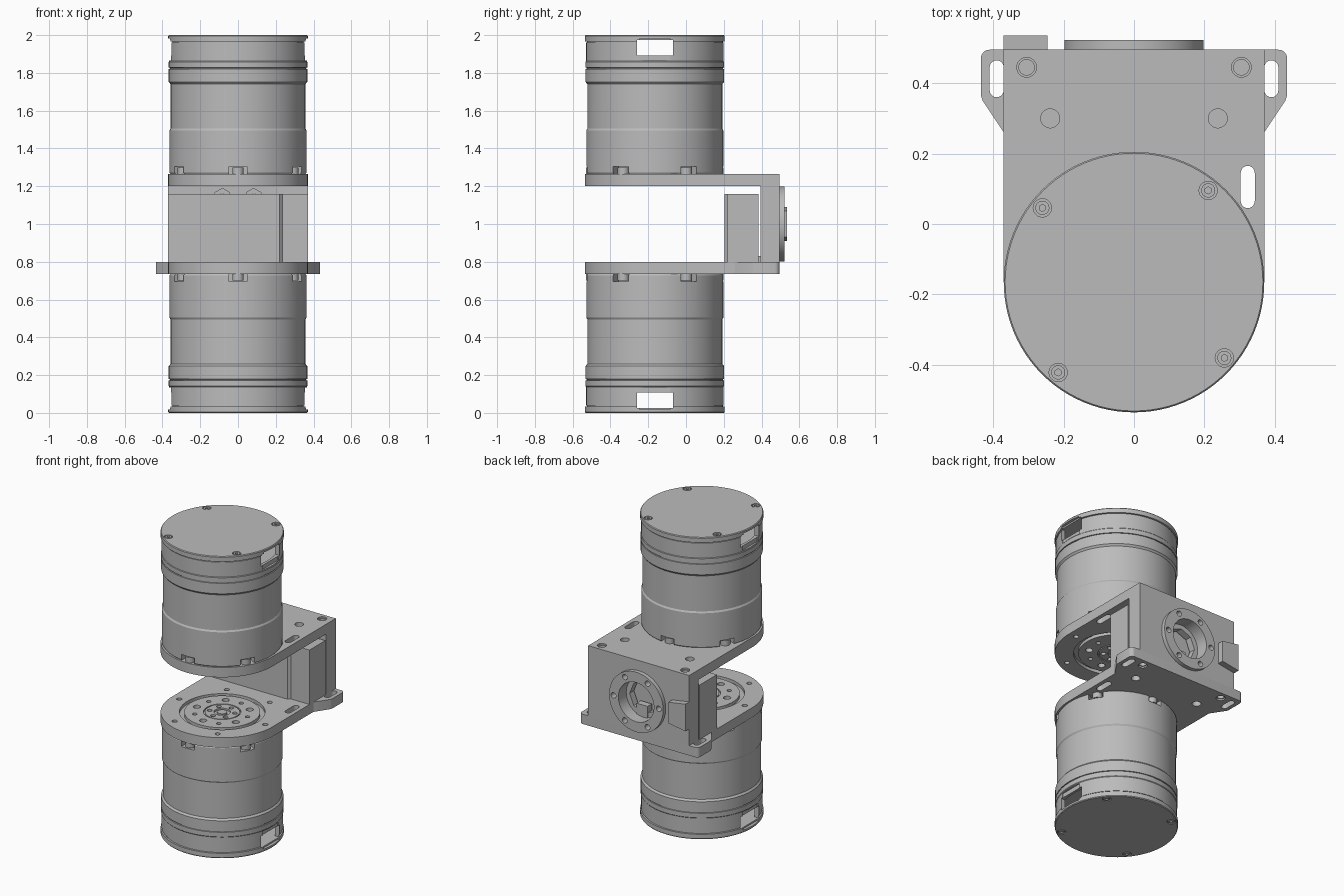
import bpy, bmesh
from math import pi, sin, cos, radians
from mathutils import Matrix, Vector

cube = bpy.data.objects.get("Cube")
if cube:
    bpy.data.objects.remove(cube)

grey = bpy.data.materials.new("machined_grey")
grey.use_nodes = True
colour = (0.5, 0.5, 0.5, 1)
grey.diffuse_color = colour
grey.node_tree.nodes["Principled BSDF"].inputs["Base Color"].default_value = colour

R = 0.37          # motor radius
CY = -0.165       # motor axis position in y
SEG = 96


def finish(bm, name):
    bmesh.ops.recalc_face_normals(bm, faces=bm.faces)
    mesh = bpy.data.meshes.new(name)
    bm.to_mesh(mesh)
    bm.free()
    mesh.materials.append(grey)
    obj = bpy.data.objects.new(name, mesh)
    bpy.context.collection.objects.link(obj)
    return obj


def box(name, lo, hi, turn=None):
    bm = bmesh.new()
    lo, hi = Vector(lo), Vector(hi)
    m = Matrix.Translation((lo + hi) / 2) @ Matrix.Diagonal((*(hi - lo), 1))
    bmesh.ops.create_cube(bm, size=1, matrix=(turn or Matrix()) @ m)
    return finish(bm, name)


def rod(name, r, a, b, r2=None, seg=32):
    """Cylinder or cone from point a to point b."""
    bm = bmesh.new()
    a, b = Vector(a), Vector(b)
    m = Matrix.Translation((a + b) / 2) @ (b - a).to_track_quat('Z', 'Y').to_matrix().to_4x4()
    bmesh.ops.create_cone(bm, cap_ends=True, segments=seg, radius1=r,
                          radius2=r if r2 is None else r2, depth=(b - a).length, matrix=m)
    return finish(bm, name)


def lathe(name, profile, centre=(0, 0), seg=SEG):
    """Revolve a closed (radius, z) profile around a vertical axis."""
    bm = bmesh.new()
    rings = []
    for i in range(seg):
        t = 2 * pi * i / seg
        rings.append([bm.verts.new((centre[0] + r * cos(t), centre[1] + r * sin(t), z))
                      for r, z in profile])
    n = len(profile)
    for i in range(seg):
        p, q = rings[i], rings[(i + 1) % seg]
        for j in range(n):
            k = (j + 1) % n
            bm.faces.new((p[j], q[j], q[k], p[k]))
    bmesh.ops.remove_doubles(bm, verts=bm.verts, dist=1e-5)
    return finish(bm, name)


def tube(r0, r1, z0, z1, centre=(0, 0), seg=SEG):
    return lathe("tube_cutter", [(r0, z0), (r1, z0), (r1, z1), (r0, z1)], centre, seg)


def prism(name, outline, z0, z1):
    bm = bmesh.new()
    face = bm.faces.new([bm.verts.new((x, y, z0)) for x, y in outline])
    ext = bmesh.ops.extrude_face_region(bm, geom=[face])["geom"]
    bmesh.ops.translate(bm, vec=(0, 0, z1 - z0),
                        verts=[v for v in ext if isinstance(v, bmesh.types.BMVert)])
    return finish(bm, name)


def arc(cx, cy, r, a0, a1, n):
    return [(cx + r * cos(radians(a0 + (a1 - a0) * i / n)),
             cy + r * sin(radians(a0 + (a1 - a0) * i / n))) for i in range(n + 1)]


def slot(x, y0, y1, r, z0, z1):
    return prism("slot_cutter", arc(x, y1 - r, r, 0, 180, 10) + arc(x, y0 + r, r, 180, 360, 10), z0, z1)


def cut(obj, cutters):
    for c in cutters:
        mod = obj.modifiers.new("cut", 'BOOLEAN')
        mod.object, mod.solver = c, 'EXACT'
    dg = bpy.context.evaluated_depsgraph_get()
    mesh = bpy.data.meshes.new_from_object(obj.evaluated_get(dg))
    obj.modifiers.clear()
    obj.data = mesh
    for c in cutters:
        bpy.data.objects.remove(c)


def polar(r, deg, z=0, centre=(0, 0)):
    return Vector((centre[0] + r * cos(radians(deg)), centre[1] + r * sin(radians(deg)), z))


UP = Vector((0, 0, 1))

# Motor housing: base on the bracket plate at local z = 0, end cap at 0.735
motor = lathe("upper_motor", [
    (0, 0), (0.358, 0), (0.363, 0.008), (0.363, 0.23), (0.357, 0.24), (0.357, 0.475),
    (0.367, 0.487), (0.367, 0.556), (0.361, 0.557), (0.361, 0.562), (0.367, 0.563),
    (0.367, 0.593), (0.364, 0.597), (0.364, 0.695), (0.36, 0.696), (0.36, 0.7),
    (0.37, 0.701), (0.37, 0.73), (0.366, 0.735), (0, 0.735)])
cutters = [rod("cavity", 0.335, (0, 0, 0.575), (0, 0, 0.71), seg=SEG),
           box("window", (-0.5, -0.095, 0.628), (0.5, 0.095, 0.708))]
for s in (-1, 1):
    cutters.append(box("window_recess", (s * 0.43 - 0.08, -0.08, 0.6), (s * 0.43 + 0.08, 0.08, 0.718)))
for i in range(6):
    cutters.append(box("bolt_notch", (0.305, -0.047, -0.01), (0.42, 0.047, 0.04),
                       Matrix.Rotation(radians(30 + 60 * i), 4, 'Z')))
for a in (51, 141, 230, 320):
    p = polar(0.335, a, 0.735)
    cutters.append(tube(0.02, 0.026, 0.727, 0.75, p.xy, 24))
    cutters.append(rod("socket", 0.01, p - UP * 0.012, p + UP * 0.01, seg=6))
cut(motor, cutters)
motor.location = (0, CY, 1.265)
lower = bpy.data.objects.new("lower_motor", motor.data.copy())
bpy.context.collection.objects.link(lower)
lower.location = (0, CY, 0.735)
lower.rotation_euler = (pi, 0, 0)

# Mounting bolts in the notches
for name, z, s in (("upper", 1.265, 1), ("lower", 0.735, -1)):
    for i in range(6):
        p = polar(0.334, 30 + 60 * i, z, (0, CY))
        rod(f"{name}_mount_bolt_{i + 1}", 0.03, p, p + UP * s * 0.035, seg=24)


def bracket_plate(name, outline, z0, z1, face, inward):
    """Plate with the motor output on its inner face; inward is +1 for up."""
    plate = prism(name, outline, z0, z1)
    c = (0, CY)

    def ring(r0, r1, depth):
        a, b = sorted((face - inward * depth, face + inward * 0.02))
        return tube(r0, r1, a, b, c)

    def pocket(r, radius, deg, depth=0.03):
        p = polar(radius, deg, face, c)
        return rod("pocket", r, p - UP * inward * depth, p + UP * inward * 0.02, seg=20)

    cs = [ring(0.228, 0.257, 0.02), ring(0.105, 0.112, 0.012), ring(0.03, 0.05, 0.012)]
    cs += [pocket(0.016, 0.315, 60 * i) for i in range(6)]
    cs += [pocket(0.022 if i % 2 else 0.014, 0.168, 36 * i + 10) for i in range(10)]
    cs += [pocket(0.015, 0.078, 60 * i + 20) for i in range(6)]
    for s in (-1, 1):
        for x, y, r in ((0.305, 0.445, 0.022), (0.238, 0.3, 0.027)):
            cs.append(rod("hole", r, (s * x, y, z0 - 0.02), (s * x, y, z1 + 0.02)))
        outer = z1 if inward < 0 else z0
        cs.append(rod("counterbore", 0.028, (s * 0.305, 0.445, outer - 0.01), (s * 0.305, 0.445, outer + 0.01)))
        if inward > 0:
            cs.append(slot(s * 0.39, 0.36, 0.465, 0.02, z0 - 0.02, z1 + 0.02))
    cs.append(slot(0.323, 0.045, 0.165, 0.02, z0 - 0.02, z1 + 0.02))
    cut(plate, cs)


nose = arc(0, CY, R, 180, 360, 48)
bracket_plate("upper_plate", nose + [(R, 0.495), (-R, 0.495)], 1.2, 1.265, 1.2, -1)
ear = [(R, 0.26), (0.43, 0.35), (0.435, 0.365)] + arc(0.41, 0.47, 0.025, 0, 90, 8)
bracket_plate("lower_plate", nose + ear + [(-x, y) for x, y in reversed(ear)],
              0.735, 0.8, 0.8, 1)


# Back wall and its round flange, bored and drilled together
def wall_cutters():
    cs = [rod("bore", 0.13, (0, 0.44, 1), (0, 0.56, 1), seg=64),
          rod("inner_bore", 0.105, (0, 0.35, 1), (0, 0.46, 1), seg=8)]
    for i in range(6):
        p = polar(0.166, 60 * i)
        x, z = p.x, p.y + 1
        cs.append(rod("bolt_hole", 0.018, (x, 0.35, z), (x, 0.56, z), seg=20))
        cs.append(rod("relief", 0.045, (x, 0.385, z), (x, 0.43, z), seg=6))
    return cs


wall = box("back_wall", (-R, 0.395, 0.8), (R, 0.495, 1.2))
cut(wall, wall_cutters())
flange = rod("back_flange", 0.198, (0, 0.495, 1), (0, 0.522, 1), seg=SEG)
cut(flange, wall_cutters())
box("bore_key", (-0.03, 0.4, 0.87), (0.05, 0.445, 0.95))

# Electronics block inside the bracket
prism("inner_block", [(-R, 0.205), (0.22, 0.205), (0.235, 0.22), (R, 0.22), (R, 0.385), (-R, 0.385)],
      0.8, 1.16)
box("block_spacer", (-0.35, 0.385, 0.8), (0.35, 0.395, 0.83))

# Side connector on the back wall, with bevelled ends
prism_end = box("back_connector", (-0.37, 0.495, 0.91), (-0.245, 0.535, 1.09))
bm = bmesh.new()
bm.from_mesh(prism_end.data)
for v in bm.verts:
    if v.co.x > -0.3:
        v.co.z += 0.02 if v.co.z < 1 else -0.02
bm.to_mesh(prism_end.data)
bm.free()

# Smooth shading with crisp edges
bpy.ops.object.select_all(action='DESELECT')
parts = [o for o in bpy.context.collection.objects if o.type == 'MESH']
for o in parts:
    o.select_set(True)
bpy.context.view_layer.objects.active = parts[0]
bpy.ops.object.shade_smooth_by_angle(angle=radians(30))
